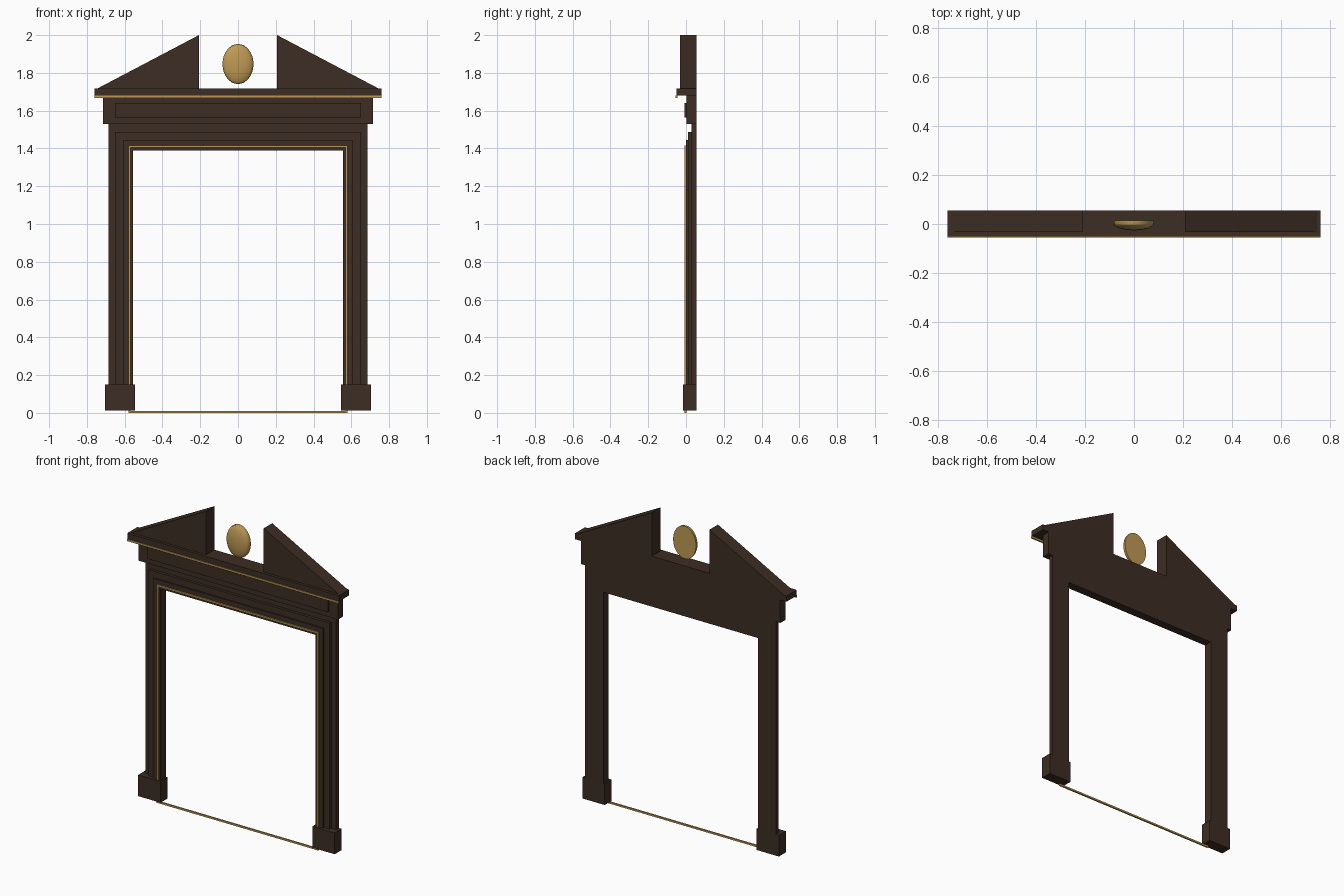
import bpy
import bmesh
from math import cos, sin, pi

cube = bpy.data.objects.get("Cube")
if cube:
    bpy.data.objects.remove(cube, do_unlink=True)

BACK = 0.055


def material(name, rgb):
    mat = bpy.data.materials.new(name)
    mat.use_nodes = True
    mat.diffuse_color = (*rgb, 1)
    mat.node_tree.nodes["Principled BSDF"].inputs["Base Color"].default_value = (*rgb, 1)
    return mat


wood = material("dark wood", (0.045, 0.026, 0.017))
gold = material("antique gold", (0.52, 0.32, 0.09))


def finish(name, bm, mat):
    bmesh.ops.recalc_face_normals(bm, faces=bm.faces[:])
    mesh = bpy.data.meshes.new(name)
    bm.to_mesh(mesh)
    bm.free()
    mesh.materials.append(mat)
    obj = bpy.data.objects.new(name, mesh)
    bpy.context.collection.objects.link(obj)
    return obj


def prism(name, outline, front, back, mat):
    """Extrude an x-z outline from front to back."""
    bm = bmesh.new()
    face = bm.faces.new([bm.verts.new((x, front, z)) for x, z in outline])
    new = bmesh.ops.extrude_face_region(bm, geom=[face])["geom"]
    verts = [v for v in new if isinstance(v, bmesh.types.BMVert)]
    bmesh.ops.translate(bm, verts=verts, vec=(0, back - front, 0))
    return finish(name, bm, mat)


def box(name, x0, x1, z0, z1, front, back, mat):
    return prism(name, [(x0, z0), (x1, z0), (x1, z1), (x0, z1)], front, back, mat)


def arch(name, outer, inner, top, head, bottom, front, back, mat):
    """Square-headed surround: two legs and a lintel in one piece."""
    half = [(inner, head), (inner, bottom), (outer, bottom), (outer, top)]
    return prism(name, half + [(-x, z) for x, z in reversed(half)], front, back, mat)


# Stepped door surround
arch("outer_architrave", 0.685, 0.555, 1.53, 1.39, 0.015, 0.028, BACK, wood)
arch("middle_architrave", 0.65, 0.555, 1.487, 1.39, 0.015, 0.01, 0.028, wood)
arch("inner_architrave", 0.61, 0.555, 1.445, 1.39, 0.015, 0.0, 0.01, wood)

# Gilded bead around the opening, closed by a thin threshold strip
arch("gold_bead", 0.58, 0.569, 1.415, 1.404, 0, -0.008, 0.002, gold)
box("gold_threshold", -0.569, 0.569, 0, 0.011, -0.008, 0.002, gold)

# Frieze, raised panel and cornice
box("frieze", -0.715, 0.715, 1.53, 1.68, 0.003, BACK, wood)
box("frieze_panel", -0.65, 0.65, 1.565, 1.64, -0.007, 0.003, wood)
box("cornice", -0.76, 0.76, 1.68, 1.717, -0.05, BACK, wood)
box("gold_cornice_strip", -0.76, 0.76, 1.668, 1.68, -0.055, -0.045, gold)

# Plinths and broken pediment on both sides
for side, s in (("left", 1), ("right", -1)):
    box(side + "_plinth", s * 0.545, s * 0.705, 0.012, 0.15, -0.016, BACK, wood)
    prism(side + "_pediment", [(s * 0.745, 1.717), (s * 0.207, 1.717), (s * 0.207, 2.0)],
          -0.032, BACK, wood)

# Oval medallion: flat back, straight rim, domed front
profile = [(1, 0.015), (1, 0.003)]
profile += [(cos(a), 0.003 - 0.029 * sin(a)) for a in (pi / 12 * i for i in range(1, 6))]
SEGMENTS = 32
bm = bmesh.new()
rings = []
for r, y in profile:
    rings.append([bm.verts.new((0.082 * r * cos(2 * pi * i / SEGMENTS), y,
                                1.847 + 0.106 * r * sin(2 * pi * i / SEGMENTS)))
                  for i in range(SEGMENTS)])
for a, b in zip(rings, rings[1:]):
    for i in range(SEGMENTS):
        j = (i + 1) % SEGMENTS
        bm.faces.new((a[i], a[j], b[j], b[i]))
bm.faces.new(rings[0])
tip = bm.verts.new((0, -0.026, 1.847))
for i in range(SEGMENTS):
    bm.faces.new((rings[-1][i], rings[-1][(i + 1) % SEGMENTS], tip))
medallion = finish("medallion", bm, gold)
bpy.ops.object.select_all(action="DESELECT")
medallion.select_set(True)
bpy.context.view_layer.objects.active = medallion
bpy.ops.object.shade_smooth_by_angle()
